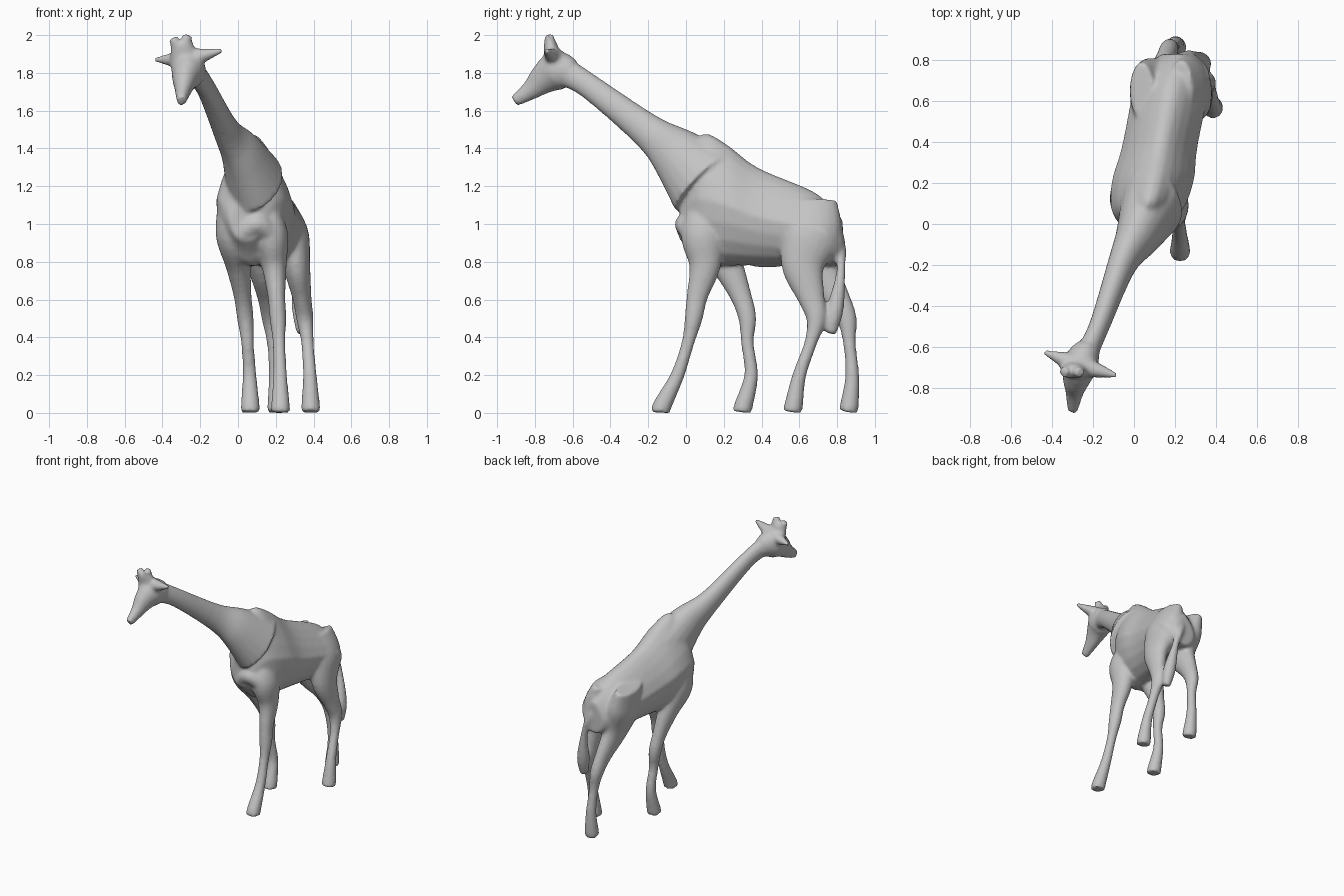
import bpy, bmesh, math
from mathutils import Vector

cube = bpy.data.objects.get("Cube")
if cube:
    bpy.data.objects.remove(cube, do_unlink=True)

bm = bmesh.new()
SIDES, STEPS = 20, 5


def catmull(before, start, end, after, t):
    """Smooth blend between two neighbouring stations."""
    return [0.5 * (2 * q + (r - p) * t + (2 * p - 5 * q + 4 * r - s) * t * t
                   + (3 * q - p - 3 * r + s) * t ** 3)
            for p, q, r, s in zip(before, start, end, after)]


def loft(stations, taper=0.0, axis=None):
    """Closed smooth tube through stations of x, y, z, half width, half depth.
    Rings face along the path, or along a fixed axis when one is given."""
    padded = [stations[0], *stations, stations[-1]]
    path = [catmull(*padded[i:i + 4], step / STEPS)
            for i in range(len(stations) - 1) for step in range(STEPS)]
    path.append(stations[-1])
    centres = [Vector(station[:3]) for station in path]
    run = (centres[-1] - centres[0]).normalized()
    reference = Vector((1, 0, 0)) if abs(run.x) < 0.75 else Vector((0, 1, 0))
    rings = []
    for i, (centre, station) in enumerate(zip(centres, path)):
        ahead = centres[min(i + 1, len(path) - 1)]
        behind = centres[max(i - 1, 0)]
        tangent = axis or (ahead - behind).normalized()
        side = (reference - tangent * reference.dot(tangent)).normalized()
        up = side.cross(tangent)
        ring = []
        for k in range(SIDES):
            angle = math.tau * k / SIDES
            width = station[3] * (1 - taper * max(0, math.sin(angle)))
            point = centre + side * width * math.cos(angle) + up * station[4] * math.sin(angle)
            point.z = max(point.z, 0)
            ring.append(bm.verts.new(point))
        rings.append(ring)
    for lower, upper in zip(rings, rings[1:]):
        for k in range(SIDES):
            n = (k + 1) % SIDES
            bm.faces.new((lower[k], lower[n], upper[n], upper[k]))
    bm.faces.new(reversed(rings[0]))
    bm.faces.new(rings[-1])


def tube(points, ratio=1.0):
    """Tube from x, y, z, radius points whose depth is a fixed ratio of its width."""
    loft([(x, y, z, radius, radius * ratio) for x, y, z, radius in points])


def leg(hip_x, foot_x, line, haunch):
    """Leg swinging from hip to foot, with y read at shared joint heights."""
    heights = (1.12, .95, .78, .62, .5, .37, .2, .04)
    radii = (.03, .08, .06, .044, .043, .034, .037, .05)
    stations = []
    for y, z, radius in zip(line, heights, radii):
        muscle = haunch * max(0, z - .43)
        x = foot_x + (hip_x - foot_x) * z * z
        stations.append((x, y, z, radius + muscle / 4, radius + muscle))
    # Flat sole under the hoof
    x, y, z, width, depth = stations[-1]
    stations.append((x, y - .01, 0, width, depth))
    loft(stations)


# Trunk: level belly rising at the chest, narrow spine, hips left of the chest
trunk = [(-.03, 1.03, .09), (.03, 1.12, .15), (.1, 1.13, .185), (.22, 1.1, .2),
         (.38, 1.04, .185), (.66, .98, .185), (.76, .94, .16), (.83, .9, .08)]
loft([(.05 + y / 5, y, z, width, z - .78 - max(0, .1 - y))
      for y, z, width in trunk], taper=.4, axis=Vector((0, 1, 0)))

# Neck
tube([(.09, .1, 1.22, .16), (.02, -.05, 1.37, .11), (-.06, -.2, 1.49, .07),
      (-.17, -.5, 1.72, .05), (-.23, -.63, 1.8, .055)], ratio=1.35)

# Head and muzzle
tube([(-.22, -.6, 1.8, .06), (-.26, -.68, 1.81, .088), (-.28, -.75, 1.77, .07),
      (-.29, -.82, 1.71, .045), (-.3, -.91, 1.65, .026)], ratio=1.2)

# Crown with two blunt horns
tube([(-.28, -.7, 1.84, .08), (-.3, -.72, 1.96, .06)], ratio=.6)
for x, top in ((-.345, 1.985), (-.265, 2)):
    tube([(-.3, -.71, 1.9, .035), (x, -.725, top, .026)])

# Ears
for tip in ((-.08, -.74, 1.92), (-.44, -.625, 1.87)):
    tube([(-.27, -.69, 1.87, .06), (*tip, .012)])

# Front legs, left striding ahead of right
leg(.17, .225, (.12, .09, .1, .06, .04, .01, -.045, -.125), haunch=.07)
leg(-.04, .065, (.12, .13, .22, .29, .325, .325, .345, .305), haunch=.07)

# Hind legs, right trailing behind left
leg(.26, .385, (.66, .66, .62, .66, .69, .66, .6, .57), haunch=.16)
leg(.07, .205, (.65, .65, .69, .79, .85, .865, .88, .865), haunch=.16)

# Tail with its hanging tuft resting on the left hock
tube([(.21, .77, 1, .035), (.25, .81, .9, .035), (.3, .82, .75, .025),
      (.33, .79, .55, .045), (.34, .765, .42, .03)])

# Breastbone and the ridge under the belly
tube([(0, .01, .92, .04), (.1, 0, 1, .06), (.2, .03, .92, .04)])
tube([(.13, .36, .8, .03), (.14, .5, .8, .03)])

bmesh.ops.recalc_face_normals(bm, faces=bm.faces[:])
mesh = bpy.data.meshes.new("giraffe_skin")
bm.to_mesh(mesh)
bm.free()
skin = bpy.data.objects.new("giraffe_skin", mesh)
bpy.context.collection.objects.link(skin)

# Fuse all the parts into one soft continuous skin
fuse = skin.modifiers.new("fuse", 'REMESH')
fuse.mode = 'VOXEL'
fuse.voxel_size = .011
fuse.use_smooth_shade = True
soften = skin.modifiers.new("soften", 'SMOOTH')
soften.factor = .5
soften.iterations = 10

# Plain grey
grey = bpy.data.materials.new("plain_grey")
grey.use_nodes = True
colour = (.55, .55, .55, 1)
grey.diffuse_color = colour
grey.node_tree.nodes["Principled BSDF"].inputs["Base Color"].default_value = colour
mesh.materials.append(grey)
